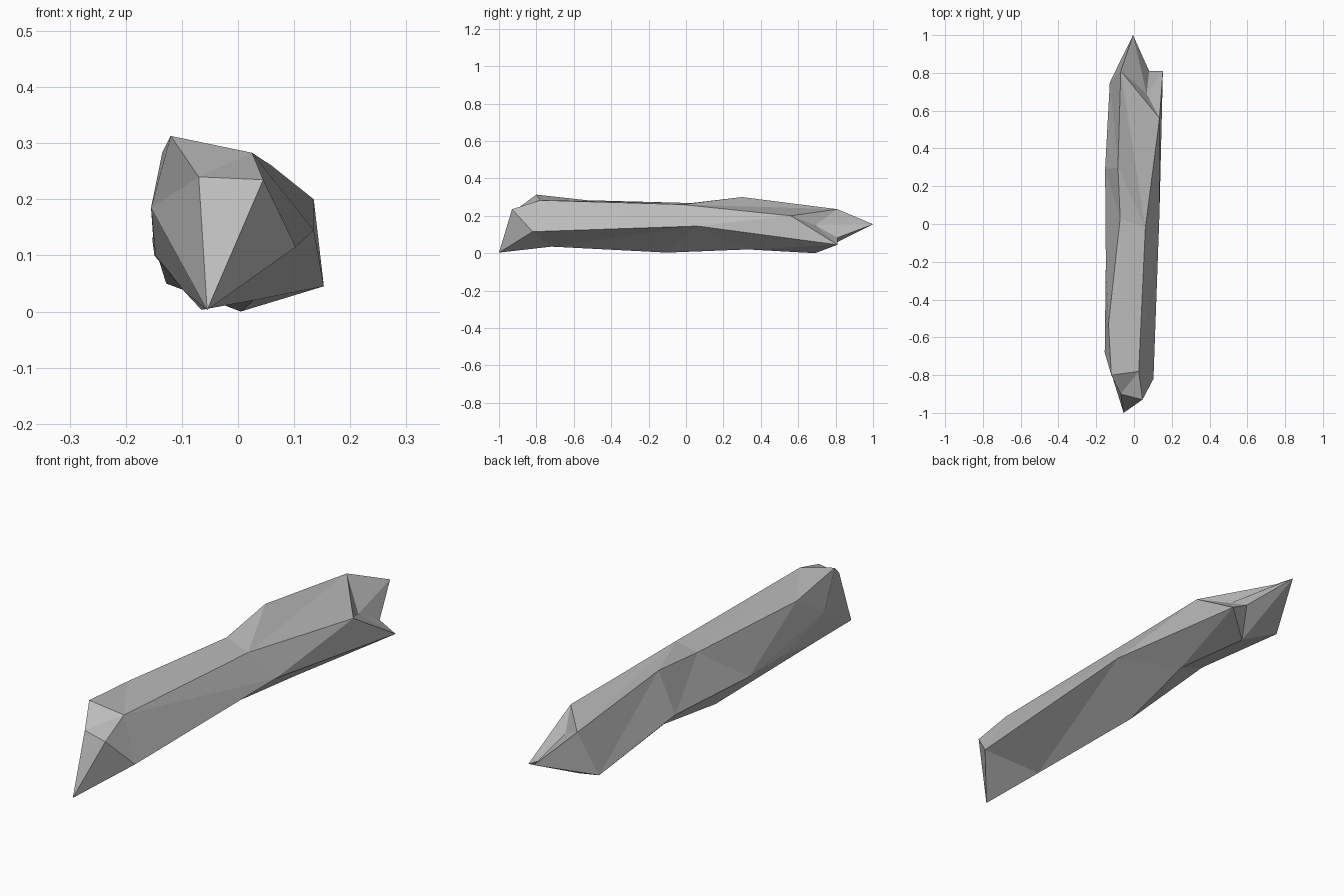
import bpy
import bmesh

cube = bpy.data.objects.get("Cube")
if cube:
    bpy.data.objects.remove(cube, do_unlink=True)

# Corner points of the stone shard
corners = {
    "front_tip": (-.055, -1, .003),
    "nose_left": (.045, -.93, .235), "nose_right": (-.07, -.9, .24),
    "brow_left": (.025, -.78, .283), "brow_right": (-.12, -.8, .313),
    "cheek_right": (-.155, -.68, .185), "cheek_left": (.103, -.82, .115),
    "chin": (-.095, -.72, .035), "shoulder": (-.135, -.53, .283),
    "flank_front": (-.147, -.45, .1), "flank_mid": (-.149, -.2, .1),
    "ridge_left": (.06, -.02, .26), "saddle": (-.073, .03, .268),
    "keel_mid": (-.065, -.1, .003), "side_left": (.135, .06, .145),
    "hump": (-.085, .3, .3), "flank_back": (-.153, .29, .13),
    "belly": (-.11, .3, .085), "keel_back": (.027, .33, .02),
    "hip_left": (.135, .56, .2), "crest": (-.07, .81, .235),
    "tail_right": (-.128, .75, .05), "keel_end": (.005, .69, 0),
    "spur": (.153, .81, .045), "notch_top": (.067, .69, .15),
    "notch_low": (.08, .81, .083), "back_tip": (-.005, 1, .155),
}

# Cross-sections from front to back, each running: upper left, upper right,
# right side, lower right, keel, left side
sections = [
    ["front_tip"] * 6,
    ["nose_left", "nose_right", "nose_right", "front_tip", "front_tip", "nose_left"],
    ["brow_left", "brow_right", "cheek_right", "chin", "chin", "cheek_left"],
    ["brow_left", "shoulder", "cheek_right", "flank_front", "chin", "cheek_left"],
    ["ridge_left", "saddle", "flank_mid", "flank_mid", "keel_mid", "side_left"],
    ["ridge_left", "hump", "flank_back", "belly", "keel_back", "side_left"],
    ["hip_left", "crest", "tail_right", "tail_right", "keel_end", "spur"],
    ["notch_top", "crest", "tail_right", "tail_right", "keel_end", "notch_low"],
    ["back_tip"] * 6,
]

# Patches (section, column) whose fold runs the other way
flipped = {(1, 0), (1, 2), (3, 3), (3, 5), (4, 3)}

bm = bmesh.new()
verts = {name: bm.verts.new(co) for name, co in corners.items()}


def add_facet(*names):
    if len(set(names)) == 3:
        bm.faces.new([verts[n] for n in names])


# Skin neighbouring sections with folded facets
for s, (near, far) in enumerate(zip(sections, sections[1:])):
    for i in range(6):
        j = (i + 1) % 6
        a, b, c, d = near[i], near[j], far[j], far[i]
        if (s, i) in flipped:
            add_facet(a, b, d)
            add_facet(b, c, d)
        else:
            add_facet(a, b, c)
            add_facet(a, c, d)
bmesh.ops.recalc_face_normals(bm, faces=bm.faces)

mesh = bpy.data.meshes.new("stone_shard")
bm.to_mesh(mesh)
bm.free()
shard = bpy.data.objects.new("stone_shard", mesh)
bpy.context.collection.objects.link(shard)

# Plain grey stone
stone = bpy.data.materials.new("grey_stone")
stone.use_nodes = True
grey = (.5, .5, .5, 1)
stone.diffuse_color = grey
stone.node_tree.nodes["Principled BSDF"].inputs["Base Color"].default_value = grey
mesh.materials.append(stone)
